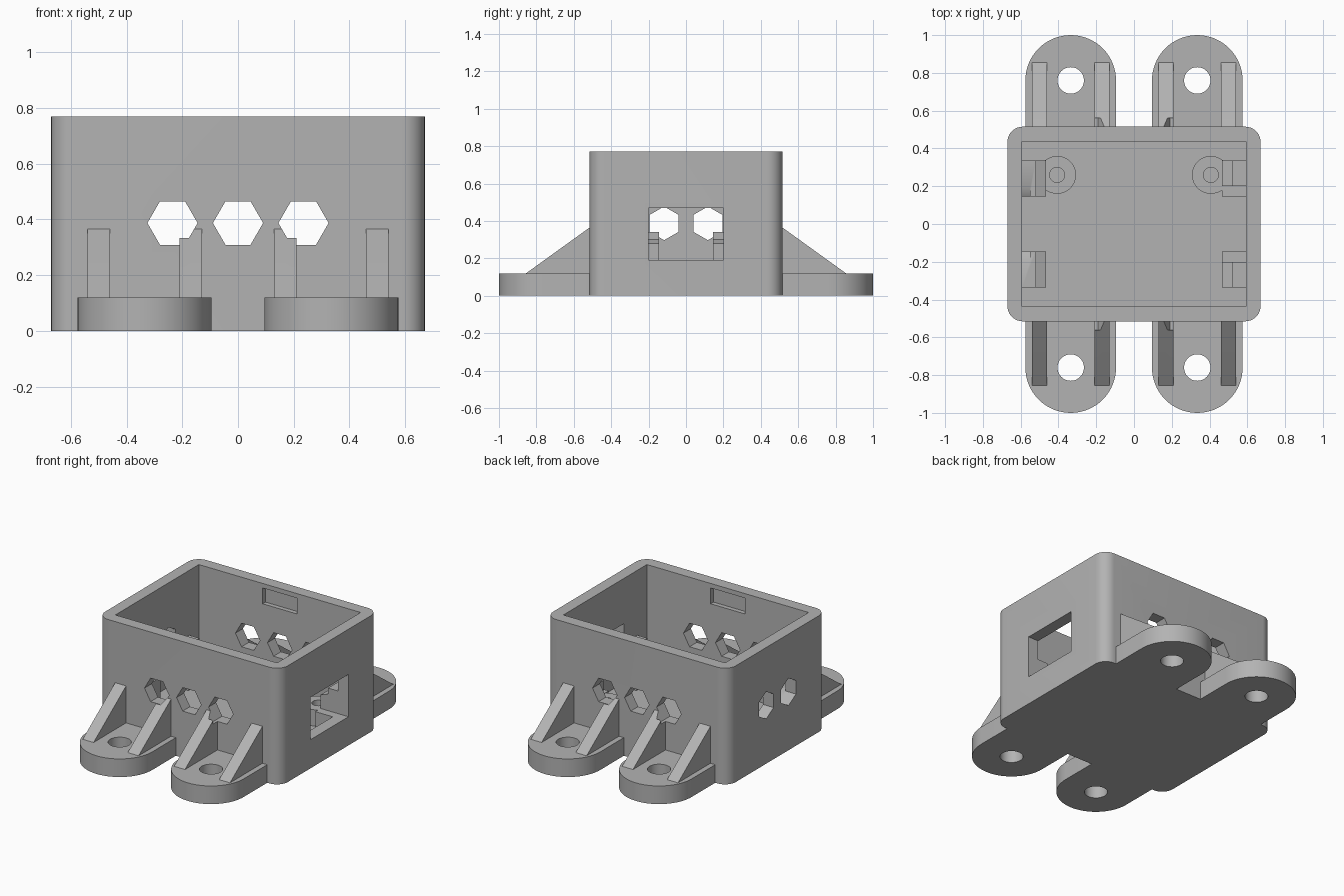
import bpy, bmesh, math
from mathutils import Matrix, Vector

cube = bpy.data.objects.get("Cube")
if cube:
    bpy.data.objects.remove(cube, do_unlink=True)

grey = bpy.data.materials.new("plain grey")
grey.use_nodes = True
COLOUR = (0.45, 0.45, 0.45, 1)
grey.diffuse_color = COLOUR
grey.node_tree.nodes["Principled BSDF"].inputs["Base Color"].default_value = COLOUR


def prism(name, outline, low, high, axis="z"):
    """Extrude a closed outline from low to high along an axis."""
    place = {"z": lambda a, b, c: (a, b, c),
             "y": lambda a, b, c: (a, c, b),
             "x": lambda a, b, c: (c, a, b)}[axis]
    bm = bmesh.new()
    face = bm.faces.new([bm.verts.new(place(a, b, low)) for a, b in outline])
    top = bmesh.ops.extrude_face_region(bm, geom=[face])["geom"]
    shift = Vector(place(0, 0, high - low))
    bmesh.ops.translate(bm, vec=shift, verts=[g for g in top if isinstance(g, bmesh.types.BMVert)])
    bmesh.ops.recalc_face_normals(bm, faces=bm.faces)
    mesh = bpy.data.meshes.new(name)
    bm.to_mesh(mesh)
    bm.free()
    mesh.materials.append(grey)
    obj = bpy.data.objects.new(name, mesh)
    bpy.context.collection.objects.link(obj)
    return obj


def arc(cx, cy, r, start, end, steps):
    return [(cx + r * math.cos(math.radians(start + (end - start) * i / steps)),
             cy + r * math.sin(math.radians(start + (end - start) * i / steps)))
            for i in range(steps + 1)]


def circle(cx, cy, r, sides=48, start=0):
    return arc(cx, cy, r, start, start + 360, sides)[:-1]


def rect(x0, x1, y0, y1):
    return [(x0, y0), (x1, y0), (x1, y1), (x0, y1)]


def combine(obj, tools, operation="DIFFERENCE"):
    """Apply boolean tools and keep them for reuse."""
    for tool in tools:
        mod = obj.modifiers.new("boolean", "BOOLEAN")
        mod.operation, mod.object, mod.solver = operation, tool, "EXACT"
    graph = bpy.context.evaluated_depsgraph_get()
    mesh = bpy.data.meshes.new_from_object(obj.evaluated_get(graph))
    obj.modifiers.clear()
    obj.data = mesh


X, Y, H, R = 0.67, 0.515, 0.77, 0.08
parts, cutters = [], []


def cutter(*args):
    obj = prism(*args)
    obj.hide_render = True
    cutters.append(obj)
    return obj


# Shared openings: hexagonal vents, side window, lid catches
vents = []
for side in (-1, 1):
    lo, hi = sorted((side * 0.40, side * 0.56))
    vents += [cutter("vent_cutter", circle(x, 0.387, 0.09, 6), lo, hi, "y")
              for x in (-0.235, 0, 0.235)]
left_vents = [cutter("end_vent_cutter", circle(y, 0.387, 0.09, 6, 90), -0.72, -0.55, "x")
              for y in (-0.117, 0.117)]
window = cutter("window_cutter", rect(-0.2, 0.2, 0.19, 0.47), 0.44, 0.72, "x")
catches = [cutter("catch_cutter", rect(-0.125, 0.125, 0.635, 0.74), *span, "y")
           for span in ((-0.467, -0.40), (0.40, 0.467))]
cavity = cutter("cavity_cutter", rect(-0.593, 0.593, -0.437, 0.437), 0.08, 0.9)

# Housing with rounded upright corners
outline = []
for sx, sy, start in ((1, 1, 0), (-1, 1, 90), (-1, -1, 180), (1, -1, 270)):
    outline += arc(sx * (X - R), sy * (Y - R), R, start, start + 90, 10)
housing = prism("housing", outline, 0, H)
combine(housing, [cavity] + vents + left_vents + [window] + catches)
parts.append(housing)

# Mounting feet, each with a screw hole and two sloped ribs
for sx in (-1, 1):
    for sy in (-1, 1):
        cx, cy = sx * 0.335, sy * 0.76
        half = arc(cx, cy, 0.24, 0, sy * 180, 32)
        foot = prism("mounting_foot", half + [(cx - 0.24, sy * 0.50), (cx + 0.24, sy * 0.50)], 0, 0.12)
        combine(foot, [cutter("screw_hole_cutter", circle(cx, cy, 0.07), -0.1, 0.2)])
        parts.append(foot)
        wedge = [(sy * Y, 0.11), (sy * 0.868, 0.11), (sy * 0.855, 0.12), (sy * Y, 0.365)]
        for x in (0.17, 0.5):
            rib = prism("foot_rib", wedge, sx * x - 0.04, sx * x + 0.04, "x")
            if x < 0.3:
                combine(rib, vents)
            parts.append(rib)

# Stepped board supports on the end walls
for sx in (-1, 1):
    for sy in (-1, 1):
        step = [(sx * 0.60, 0.07), (sx * 0.465, 0.07), (sx * 0.465, 0.28),
                (sx * 0.52, 0.30), (sx * 0.52, 0.34), (sx * 0.593, 0.34), (sx * 0.593, 0.07)]
        lo, hi = sorted((sy * 0.145, sy * 0.337))
        support = prism("board_support", step[1:], lo, hi, "y")
        combine(support, [window] if sx > 0 else left_vents)
        parts.append(support)

# Screw posts on the floor
for sx in (-1, 1):
    post = prism("screw_post", circle(sx * 0.407, 0.26, 0.1), 0.07, 0.188)
    combine(post, [cutter("post_hole_cutter", circle(sx * 0.407, 0.26, 0.04, 32), 0.09, 0.3)])
    parts.append(post)

for tool in cutters:
    bpy.data.objects.remove(tool, do_unlink=True)

# Smooth the rounded walls, keep edges crisp
bpy.ops.object.select_all(action="DESELECT")
for part in parts:
    part.select_set(True)
bpy.context.view_layer.objects.active = housing
bpy.ops.object.shade_smooth_by_angle(angle=math.radians(30))
